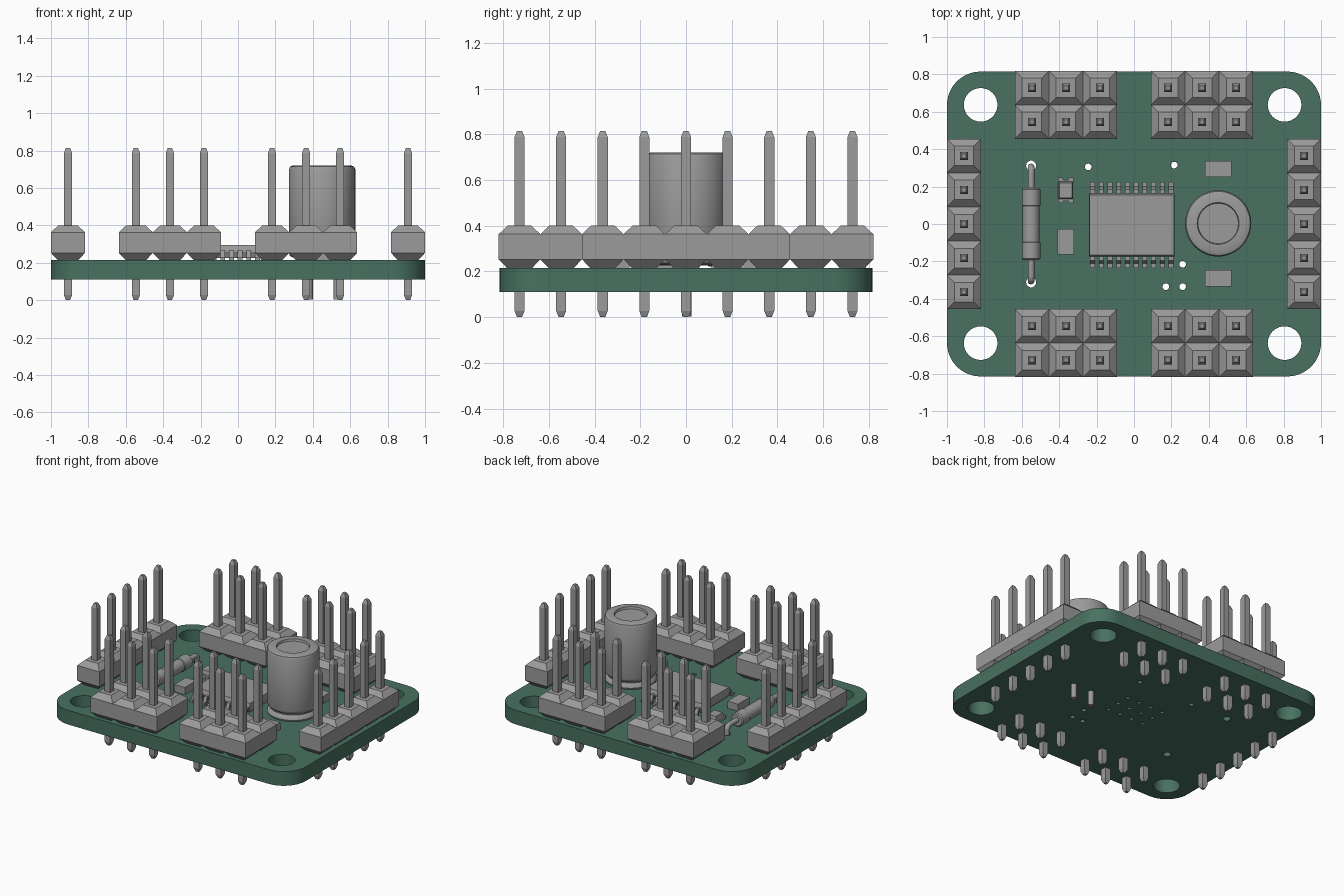
import bpy, bmesh, math
from mathutils import Vector

cube = bpy.data.objects.get("Cube")
if cube:
    bpy.data.objects.remove(cube, do_unlink=True)


def material(name, rgb):
    m = bpy.data.materials.new(name)
    m.use_nodes = True
    col = (*rgb, 1)
    m.diffuse_color = col
    m.node_tree.nodes["Principled BSDF"].inputs["Base Color"].default_value = col
    return m


green = material("board green", (0.065, 0.165, 0.12))
grey = material("component grey", (0.33, 0.33, 0.33))
BOTTOM, TOP = 0.11, 0.215


def finish(bm, name, mat=grey, smooth=False):
    bmesh.ops.recalc_face_normals(bm, faces=bm.faces)
    me = bpy.data.meshes.new(name)
    bm.to_mesh(me)
    bm.free()
    ob = bpy.data.objects.new(name, me)
    bpy.context.collection.objects.link(ob)
    me.materials.append(mat)
    if smooth:
        bpy.ops.object.select_all(action="DESELECT")
        ob.select_set(True)
        bpy.context.view_layer.objects.active = ob
        bpy.ops.object.shade_smooth_by_angle(angle=math.radians(35))
    return ob


def loft(bm, rings):
    """Join equal-length point rings into a closed solid."""
    rings = [[bm.verts.new(p) for p in ring] for ring in rings]
    for a, b in zip(rings, rings[1:]):
        for i in range(len(a)):
            j = (i + 1) % len(a)
            bm.faces.new((a[i], a[j], b[j], b[i]))
    bm.faces.new(rings[0])
    bm.faces.new(rings[-1])


def rect(x, y, hx, hy, z):
    return [(x - hx, y - hy, z), (x + hx, y - hy, z), (x + hx, y + hy, z), (x - hx, y + hy, z)]


def square_stack(bm, x, y, levels):
    loft(bm, [rect(x, y, h, h, z) for h, z in levels])


def box(bm, x, y, hx, hy, z0, z1):
    loft(bm, [rect(x, y, hx, hy, z) for z in (z0, z1)])


def turned(bm, x, y, levels, sides=32):
    loft(bm, [[(x + r * math.cos(math.tau * i / sides), y + r * math.sin(math.tau * i / sides), z)
               for i in range(sides)] for r, z in levels])


# Circuit board with rounded corners
W, D, R = 1.0, 0.815, 0.18
outline = []
for k, (sx, sy) in enumerate([(1, 1), (-1, 1), (-1, -1), (1, -1)]):
    for i in range(13):
        a = math.pi / 2 * (k + i / 12)
        outline.append((sx * (W - R) + R * math.cos(a), sy * (D - R) + R * math.sin(a)))
bm = bmesh.new()
loft(bm, [[(x, y, z) for x, y in outline] for z in (BOTTOM, TOP)])
board = finish(bm, "circuit_board", green)

# Mounting holes, lead holes and vias
holes = [(x, y * s, 0.09) for x in (-0.82, 0.805) for y in (0.637,) for s in (1, -1)]
holes += [(-0.55, 0.312 * s, 0.027) for s in (1, -1)]
holes += [(x, y, 0.018) for x, y in ((-0.245, 0.305), (0.215, 0.315), (0.26, -0.215),
                                     (0.17, -0.335), (0.26, -0.335))]
holes += [(-0.16 + 0.1 * i, 0.1 * j, 0.014) for i in range(4) for j in (-1, 0, 1)]
bm = bmesh.new()
for x, y, r in holes:
    turned(bm, x, y, [(r, 0), (r, 0.4)], 32 if r > 0.05 else 14)
cutter = finish(bm, "hole_cutter", green)
cutter.hide_render = True
cut = board.modifiers.new("holes", "BOOLEAN")
cut.object = cutter
cut.solver = "EXACT"
bpy.context.view_layer.objects.active = board
board.select_set(True)
bpy.ops.object.modifier_apply(modifier=cut.name)
bpy.data.objects.remove(cutter, do_unlink=True)
bpy.ops.object.shade_smooth_by_angle(angle=math.radians(35))

# Pin headers: chamfered square blocks with tapered square pins
PITCH = 0.182
HOUSING = [(0.055, TOP), (PITCH / 2, 0.253), (PITCH / 2, 0.363), (0.052, 0.4)]
PIN = [(0.011, 0), (0.022, 0.028), (0.022, 0.787), (0.011, 0.815)]


def header(name, cx, cy, nx, ny):
    spots = [(cx + (i - (nx - 1) / 2) * PITCH, cy + (j - (ny - 1) / 2) * PITCH)
             for i in range(nx) for j in range(ny)]
    for part, levels in (("housing", HOUSING), ("pins", PIN)):
        bm = bmesh.new()
        for x, y in spots:
            square_stack(bm, x, y, levels)
        finish(bm, name + "_" + part)


for side, s in (("left", 1), ("right", -1)):
    header(side + "_header", s * 0.909, 0, 1, 5)
    header("front_" + side + "_header", s * 0.364, -0.637, 3, 2)
    header("back_" + side + "_header", s * 0.364, 0.637, 3, 2)

# Capacitor can with crimped base and recessed top, on two legs
CX = 0.45
bm = bmesh.new()
turned(bm, CX, 0.003, [(0.155, 0.228), (0.172, 0.236), (0.177, 0.25), (0.172, 0.266),
                       (0.158, 0.28), (0.158, 0.288), (0.172, 0.3), (0.177, 0.315),
                       (0.177, 0.7), (0.171, 0.714), (0.158, 0.72), (0.112, 0.72),
                       (0.108, 0.705)], 48)
finish(bm, "capacitor_can", smooth=True)
bm = bmesh.new()
for x in (CX - 0.07, CX + 0.08):
    turned(bm, x, 0.003, [(0.02, 0.004), (0.02, 0.24)], 12)
finish(bm, "capacitor_legs", smooth=True)

# Chip body and its bent leads
IX, IY = -0.012, -0.005
bm = bmesh.new()
loft(bm, [rect(IX, IY, 0.218, 0.155, 0.225), rect(IX, IY, 0.229, 0.17, 0.257),
          rect(IX, IY, 0.229, 0.17, 0.265), rect(IX, IY, 0.226, 0.16, 0.295)])
finish(bm, "chip_body")
bm = bmesh.new()
profile = [(0.15, 0.268), (0.19, 0.268), (0.205, 0.23), (0.23, 0.23),
           (0.23, TOP), (0.195, TOP), (0.18, 0.253), (0.15, 0.253)]
for s in (1, -1):
    for i in range(10):
        x = IX + (i - 4.5) * 0.0465
        loft(bm, [[(x + dx, IY + s * y, z) for y, z in profile] for dx in (-0.013, 0.013)])
finish(bm, "chip_leads")

# Axial diode lying along y
DX, DZ = -0.55, 0.272
bm = bmesh.new()
turned(bm, 0, 0, [(0.042, -0.192), (0.05, -0.184), (0.05, -0.1), (0.045, -0.095),
                  (0.045, 0.095), (0.05, 0.1), (0.05, 0.184), (0.042, 0.192)], 24)
for v in bm.verts:
    x, y, z = v.co
    v.co = Vector((DX + x, z, DZ - y))
finish(bm, "diode_body", smooth=True)

# Diode leads, bent down into the board
for name, s in (("back", 1), ("front", -1)):
    path = [(0.17, DZ), (0.28, DZ)]
    path += [(0.28 + 0.025 * math.sin(a), DZ - 0.025 + 0.025 * math.cos(a))
             for a in (math.pi * k / 8 for k in range(1, 5))] + [(0.305, 0.15)]
    bm = bmesh.new()
    rings = []
    for i, (y, z) in enumerate(path):
        p, q = path[max(i - 1, 0)], path[min(i + 1, len(path) - 1)]
        t = Vector((0, s * (q[0] - p[0]), q[1] - p[1])).normalized()
        n = t.cross(Vector((1, 0, 0)))
        rings.append([Vector((DX, s * y, z)) + 0.018 * (Vector((math.cos(a), 0, 0)) + n * math.sin(a))
                      for a in (math.tau * k / 12 for k in range(12))])
    loft(bm, rings)
    finish(bm, name + "_diode_lead", smooth=True)

# Surface mounted chips
for name, x, y, hx, hy in (("left_resistor", -0.365, -0.095, 0.043, 0.068),
                           ("back_resistor", CX, 0.295, 0.07, 0.043),
                           ("front_resistor", CX, -0.29, 0.07, 0.043)):
    bm = bmesh.new()
    box(bm, x, y, hx, hy, TOP, 0.268)
    finish(bm, name)

# Indicator lamp: notched end contacts and a raised lens
LX, LY = -0.365, 0.18
bm = bmesh.new()
for s in (1, -1):
    notch = [(0.042, 0.04), (0.042, 0.068), (0.02, 0.068), (0.012, 0.056),
             (-0.012, 0.056), (-0.02, 0.068), (-0.042, 0.068), (-0.042, 0.04)]
    loft(bm, [[(LX + x, LY + s * y, z) for x, y in notch] for z in (TOP, 0.24)])
finish(bm, "lamp_contacts")
bm = bmesh.new()
loft(bm, [rect(LX, LY, 0.04, 0.046, z) for z in (TOP, 0.24)]
     + [rect(LX, LY, 0.034, 0.04, 0.268)])
finish(bm, "lamp_lens")
